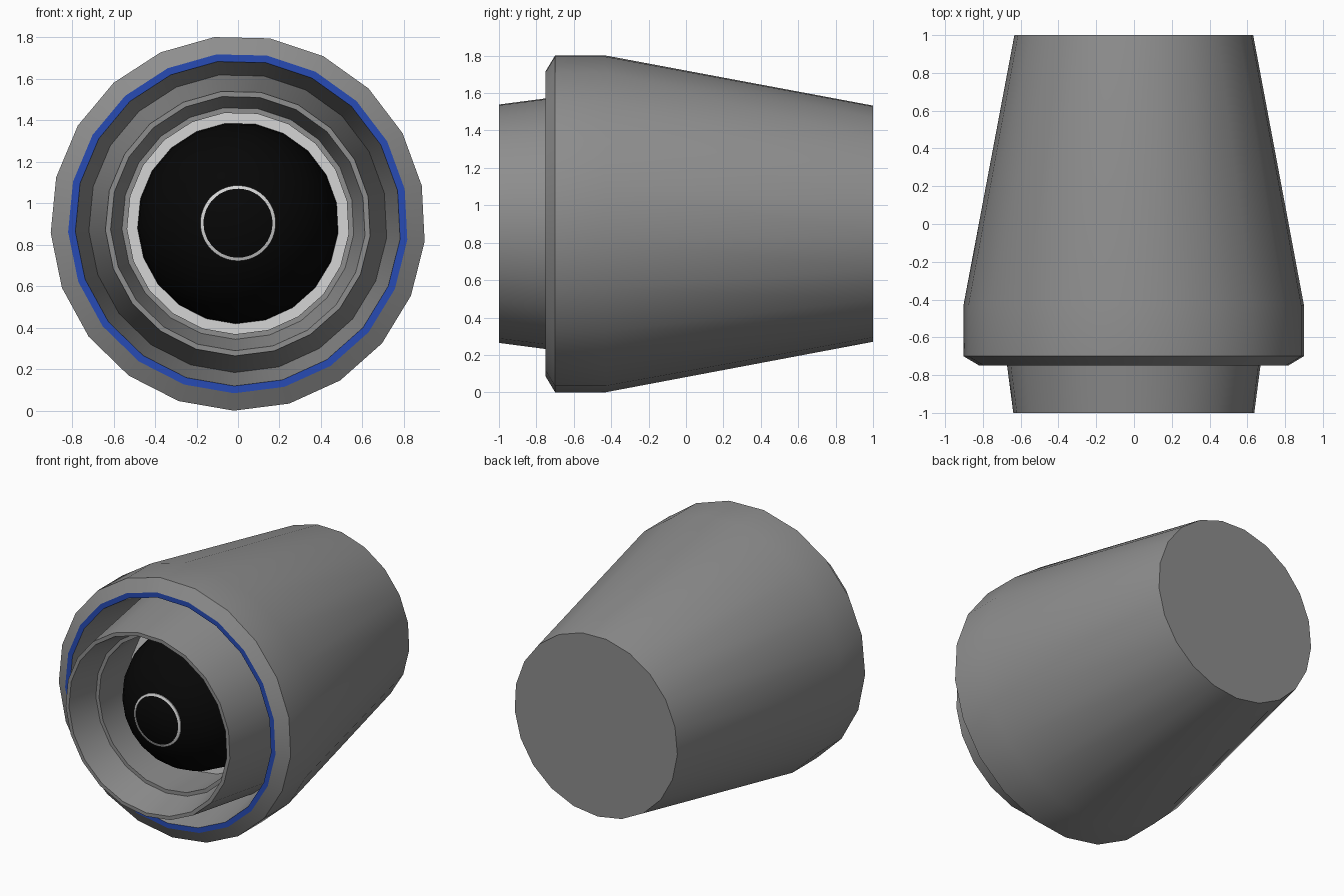
import bpy, bmesh
from math import sin, cos, pi, radians

cube = bpy.data.objects.get("Cube")
if cube:
    bpy.data.objects.remove(cube, do_unlink=True)

SIDES = 21
CENTRE_Z = 0.904
PHASE = radians(-91.3)


def material(name, rgb, rough=0.5):
    m = bpy.data.materials.new(name)
    m.use_nodes = True
    m.diffuse_color = (*rgb, 1)
    shader = m.node_tree.nodes["Principled BSDF"]
    shader.inputs["Base Color"].default_value = (*rgb, 1)
    shader.inputs["Roughness"].default_value = rough
    return m


grey = material("housing grey", (0.27, 0.27, 0.27))
blue = material("accent blue", (0.02, 0.07, 0.46))
black = material("lens black", (0.002, 0.002, 0.002))
white = material("ring white", (0.66, 0.66, 0.66))


def lathe(name, profile, mats, sides=SIDES, bands=None):
    """Revolve (radius, y) points about the y axis; bands maps segment -> material slot."""
    bm = bmesh.new()
    rings = []
    for r, y in profile:
        angles = [PHASE + 2 * pi * i / sides for i in range(sides)]
        rings.append([bm.verts.new((r * cos(t), y, r * sin(t))) for t in angles])
    for s, (a, b) in enumerate(zip(rings, rings[1:])):
        for i in range(sides):
            j = (i + 1) % sides
            face = bm.faces.new((a[i], a[j], b[j], b[i]))
            face.material_index = (bands or {}).get(s, 0)
    bmesh.ops.remove_doubles(bm, verts=bm.verts, dist=1e-5)
    mesh = bpy.data.meshes.new(name)
    bm.to_mesh(mesh)
    bm.free()
    for m in mats:
        mesh.materials.append(m)
    obj = bpy.data.objects.new(name, mesh)
    obj.location.z = CENTRE_Z
    bpy.context.collection.objects.link(obj)
    bpy.ops.object.select_all(action='DESELECT')
    obj.select_set(True)
    bpy.context.view_layer.objects.active = obj
    bpy.ops.object.shade_smooth_by_angle(angle=radians(30))
    return obj


# Tapered outer housing, with a blue front lip and a recess behind it
lathe("outer_housing",
      [(0, 1), (0.634, 1), (0.904, -0.43), (0.904, -0.70), (0.82, -0.75),
       (0.785, -0.75), (0.72, -0.39)],
      [grey, blue], bands={4: 1})

# Inner barrel: outer cone, front rim, inner cone, step and bore
lathe("inner_barrel",
      [(0.72, -0.39), (0.64, -1), (0.615, -1), (0.56, -0.78),
       (0.535, -0.78), (0.535, -0.44)],
      [grey])

# Flat white seat around the lens
lathe("lens_seat", [(0.535, -0.44), (0.40, -0.44)], [white])

# Ball lens
LENS_R, LENS_Y = 0.485, -0.44
STEPS = 20
lathe("lens",
      [(LENS_R * sin(pi * k / STEPS), LENS_Y + LENS_R * cos(pi * k / STEPS))
       for k in range(STEPS + 1)],
      [black])


# Thin white ring lying on the lens
def on_lens(r, lift):
    return (r, LENS_Y - (LENS_R ** 2 - r ** 2) ** 0.5 - lift)


lathe("lens_ring",
      [on_lens(0.182, 0), on_lens(0.182, 0.006), on_lens(0.166, 0.006), on_lens(0.166, 0)],
      [white], sides=42)
